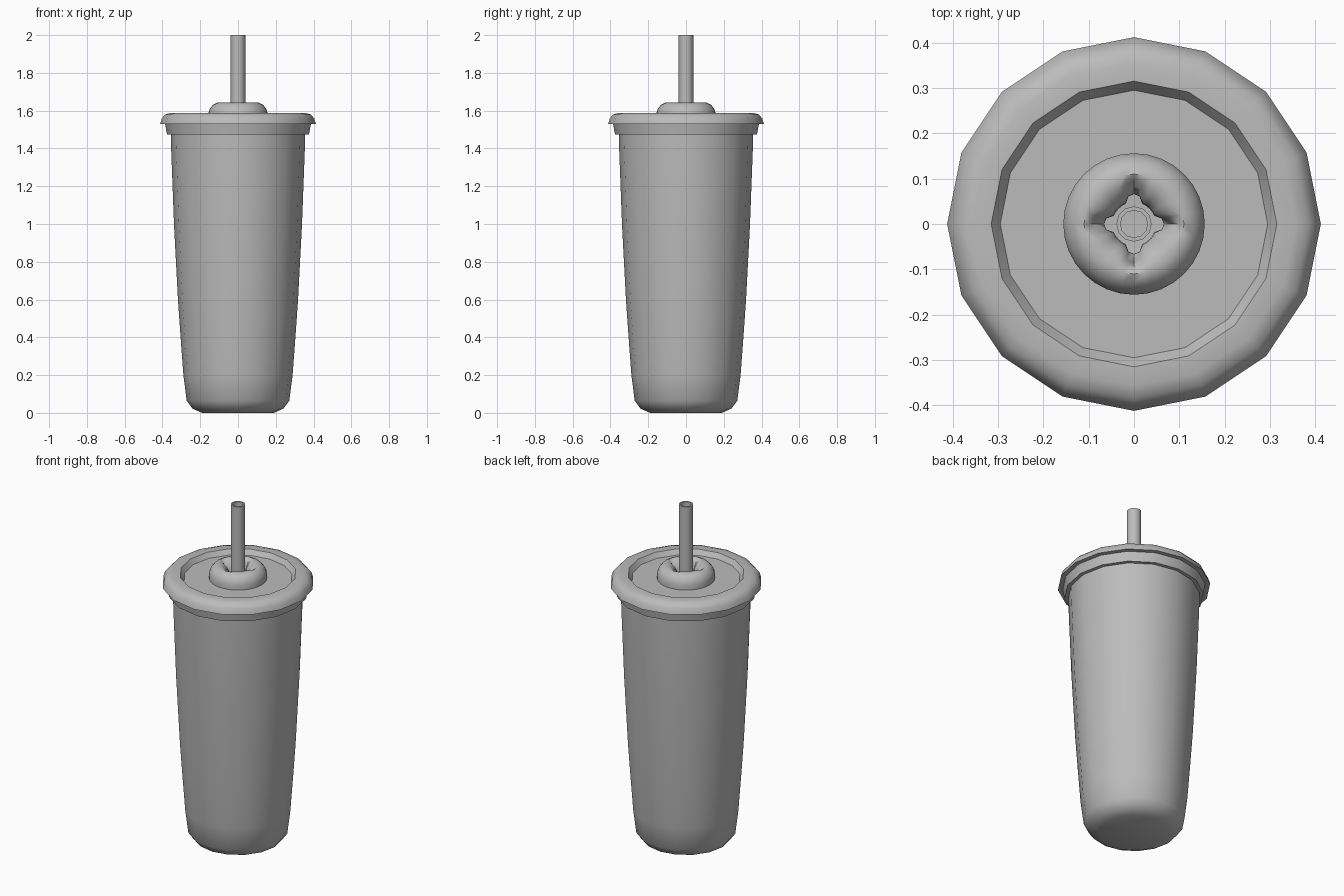
import bpy, bmesh, math

if "Cube" in bpy.data.objects:
    bpy.data.objects.remove(bpy.data.objects["Cube"])

SIDES = 16
grey = bpy.data.materials.new("plain grey")
grey.diffuse_color = (0.5, 0.5, 0.5, 1)
grey.use_nodes = True
grey.node_tree.nodes["Principled BSDF"].inputs["Base Color"].default_value = grey.diffuse_color


def lathe(name, profile, sides=SIDES, cap_first=False, closed=False, angle=35):
    """Spin (radius, z) points round z; either value may be a function of the angle."""
    bm = bmesh.new()
    rings = []
    for r, z in profile:
        ring = []
        for i in range(sides):
            a = 2 * math.pi * i / sides
            rad = r(a) if callable(r) else r
            h = z(a) if callable(z) else z
            ring.append(bm.verts.new((rad * math.cos(a), rad * math.sin(a), h)))
        rings.append(ring)
    pairs = list(zip(rings, rings[1:]))
    if closed:
        pairs.append((rings[-1], rings[0]))
    for low, high in pairs:
        for i in range(sides):
            j = (i + 1) % sides
            bm.faces.new((low[i], low[j], high[j], high[i]))
    if cap_first:
        bm.faces.new(rings[0][::-1])
    bmesh.ops.recalc_face_normals(bm, faces=bm.faces)
    mesh = bpy.data.meshes.new(name)
    bm.to_mesh(mesh)
    bm.free()
    mesh.materials.append(grey)
    obj = bpy.data.objects.new(name, mesh)
    bpy.context.collection.objects.link(obj)
    bpy.ops.object.select_all(action='DESELECT')
    bpy.context.view_layer.objects.active = obj
    obj.select_set(True)
    bpy.ops.object.shade_smooth_by_angle(angle=math.radians(angle))
    return obj


# Tapered cup with a rounded foot and a thin wall
lathe("cup", [(0.19, 0), (0.24, 0.022), (0.272, 0.065), (0.289, 0.2), (0.304, 0.4),
              (0.318, 0.6), (0.339, 1.0), (0.354, 1.4), (0.356, 1.5),
              (0.346, 1.5), (0.329, 1.0), (0.279, 0.2), (0.24, 0.05)],
      cap_first=True, angle=40)

# Lid: skirt, overhanging rounded rim and recessed top
lathe("lid", [(0.352, 1.475), (0.376, 1.475), (0.386, 1.53), (0.412, 1.53),
              (0.403, 1.56), (0.385, 1.58), (0.357, 1.588), (0.315, 1.588),
              (0.295, 1.56), (0.14, 1.56)])


# Straw opening: four flaps folding inward, slit along both axes
def star(flap, slit):
    return lambda a: flap + (slit - flap) * abs(math.cos(2 * a)) ** 3 * (math.cos(4 * a) > 0.5)


def lift(flap, slit):
    return lambda a: slit if abs(math.cos(2 * a)) > 0.99 else flap


lathe("straw_collar", [(0.156, 1.558), (0.156, 1.59), (0.148, 1.612), (0.132, 1.632),
                       (0.11, 1.642), (star(0.085, 0.1), lift(1.638, 1.63)),
                       (star(0.064, 0.085), lift(1.622, 1.6)),
                       (star(0.05, 0.066), lift(1.598, 1.575)),
                       (star(0.048, 0.066), 1.56)], sides=32, angle=50)

# Hollow straw
lathe("straw", [(0.039, 0.1), (0.039, 2.0), (0.03, 2.0), (0.03, 0.1)],
      sides=12, closed=True, angle=40)
